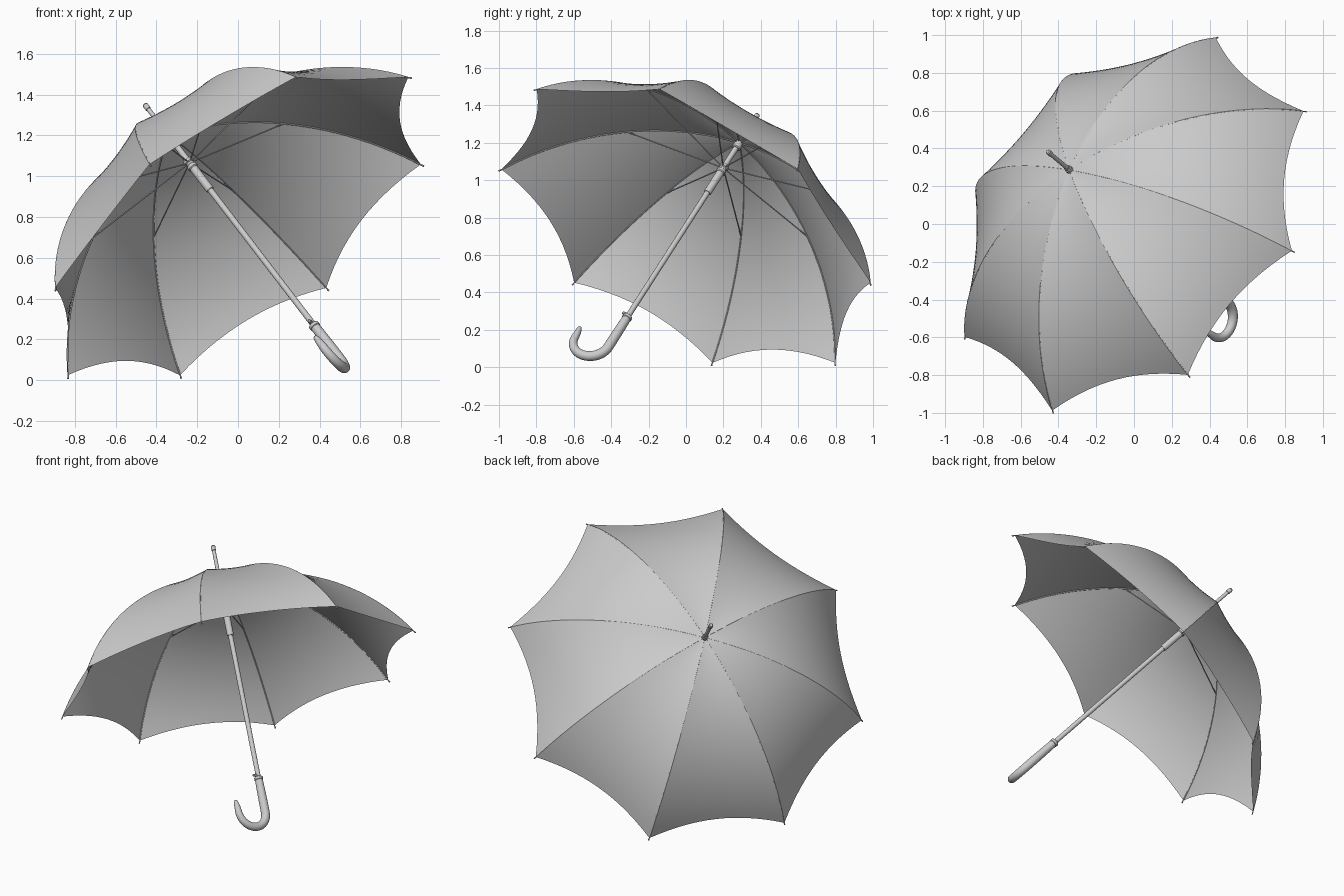
import bpy, bmesh, math
from mathutils import Matrix, Vector

if "Cube" in bpy.data.objects:
    bpy.data.objects.remove(bpy.data.objects["Cube"])

N = 8                      # ribs
RIM, RISE = 1.12, 0.63     # canopy radius and height
R = (RIM**2 + RISE**2) / (2 * RISE)
TIP = math.asin(RIM / R)   # dome angle at the rib tips
HOOK = math.radians(-67.5) # direction of the handle hook

# Everything is built upright around z, then tilted 45 degrees into place
PLACE = (Matrix.Translation((0, 0, 0.755)) @ Matrix.Rotation(math.radians(-40), 4, 'Z')
         @ Matrix.Rotation(math.radians(-45), 4, 'Y'))


def rib_az(i):
    return math.radians(22.5 + 45 * i)


def polar(r, az, z):
    return Vector((r * math.cos(az), r * math.sin(az), z))


def dome(t, az, radius=R):
    return polar(radius * math.sin(t), az, radius * math.cos(t) - (R - RISE))


def finish(name, bm, angle=30):
    bm.transform(PLACE)
    me = bpy.data.meshes.new(name)
    bm.to_mesh(me)
    bm.free()
    ob = bpy.data.objects.new(name, me)
    bpy.context.collection.objects.link(ob)
    bpy.ops.object.select_all(action='DESELECT')
    ob.select_set(True)
    bpy.context.view_layer.objects.active = ob
    bpy.ops.object.shade_smooth_by_angle(angle=math.radians(angle))
    return ob


def sweep(bm, pts, radii, sides):
    """Tube through points with a radius at each, closed at both ends."""
    pts = [Vector(p) for p in pts]
    rings, ref = [], None
    for i, p in enumerate(pts):
        d = (pts[min(i + 1, len(pts) - 1)] - pts[max(i - 1, 0)]).normalized()
        if ref is None:
            ref = d.orthogonal()
        ref = (ref - d * ref.dot(d)).normalized()
        other = d.cross(ref)
        rings.append([bm.verts.new(p + radii[i] * (ref * math.cos(a) + other * math.sin(a)))
                      for a in (2 * math.pi * k / sides for k in range(sides))])
    for a, b in zip(rings, rings[1:]):
        for k in range(sides):
            m = (k + 1) % sides
            bm.faces.new((a[k], a[m], b[m], b[k]))
    bm.faces.new(rings[0][::-1])
    bm.faces.new(rings[-1])


def turned(name, profile, sides=20):
    """Turned part on the axis from (z, radius) pairs."""
    bm = bmesh.new()
    sweep(bm, [(0, 0, z) for z, _ in profile], [r for _, r in profile], sides)
    return finish(name, bm)


# Canopy: eight gores hung between the ribs, sagging, with a scalloped rim
bm = bmesh.new()
ROWS, COLS = 28, 14
for i in range(N):
    a0, a1 = rib_az(i), rib_az(i + 1)
    grid = []
    for j in range(ROWS + 1):
        f = j / ROWS
        row = []
        for k in range(COLS + 1):
            c = k / COLS
            bow = 4 * c * (1 - c)
            t = TIP * f - math.radians(3.0) * bow * f**3
            p = dome(t, a0).lerp(dome(t, a1), c)
            p -= polar(math.sin(t), (a0 + a1) / 2, math.cos(t)) * 0.031 * bow * f
            row.append(bm.verts.new(p))
        grid.append(row)
    for j in range(ROWS):
        for k in range(COLS):
            bm.faces.new((grid[j][k], grid[j + 1][k], grid[j + 1][k + 1], grid[j][k + 1]))
bmesh.ops.remove_doubles(bm, verts=bm.verts, dist=1e-5)
finish("canopy", bm, 22)

# Ribs, running just under the seams and poking past the rim
bm = bmesh.new()
for i in range(N):
    ts = [0.015 + (TIP - 0.015) * j / 24 for j in range(25)]
    pts = [dome(t, rib_az(i), R - 0.003) for t in ts]
    pts.append(dome(TIP + 0.014, rib_az(i), R - 0.001))
    sweep(bm, pts, [0.0035] * 25 + [0.0045], 6)
finish("ribs", bm)

# Stretchers from the runner out to the ribs
bm = bmesh.new()
for i in range(N):
    az = rib_az(i)
    joint = dome(math.asin(0.6 / R), az, R - 0.006)
    sweep(bm, [polar(0.018, az, 0.44), joint], [0.0035, 0.0035], 6)
finish("stretchers", bm)

# Shaft, ferrule, crown and runner
turned("shaft", [(-0.72, 0.015), (0.66, 0.015)])
turned("ferrule", [(0.61, 0.020), (0.645, 0.020), (0.65, 0.012), (0.81, 0.011),
                   (0.812, 0.014), (0.838, 0.014), (0.845, 0.009)])
turned("crown", [(0.585, 0.018), (0.59, 0.024), (0.615, 0.024), (0.62, 0.018)])
turned("runner", [(0.25, 0.018), (0.255, 0.021), (0.40, 0.021), (0.405, 0.026),
                  (0.42, 0.026), (0.425, 0.02), (0.435, 0.02), (0.44, 0.027),
                  (0.455, 0.027), (0.46, 0.018)])

# Handle: straight grip, half-circle hook and a tapered tip
bend, low = 0.10, -0.915
path = [polar(0, HOOK, z) for z in (-0.70, -0.76, -0.82, -0.87)]
radii = [0.024, 0.0255, 0.0265, 0.027]
for k in range(25):
    a = math.pi * k / 24
    path.append(polar(bend * (1 - math.cos(a)), HOOK, low - bend * math.sin(a)))
    radii.append(0.027 - 0.006 * (k / 24)**2)
path += [polar(0.202, HOOK, low + 0.03), polar(0.206, HOOK, low + 0.058),
         polar(0.208, HOOK, low + 0.068), polar(0.209, HOOK, low + 0.072)]
radii += [0.018, 0.014, 0.010, 0.004]
bm = bmesh.new()
sweep(bm, path, radii, 20)
finish("handle", bm)
turned("handle_collar", [(-0.705, 0.022), (-0.70, 0.027), (-0.685, 0.027), (-0.68, 0.02)])

# Release button beside the collar
bm = bmesh.new()
sweep(bm, [polar(r, HOOK, -0.672) for r in (0.0, 0.034, 0.038)], [0.009, 0.009, 0.006], 12)
finish("release_button", bm)
